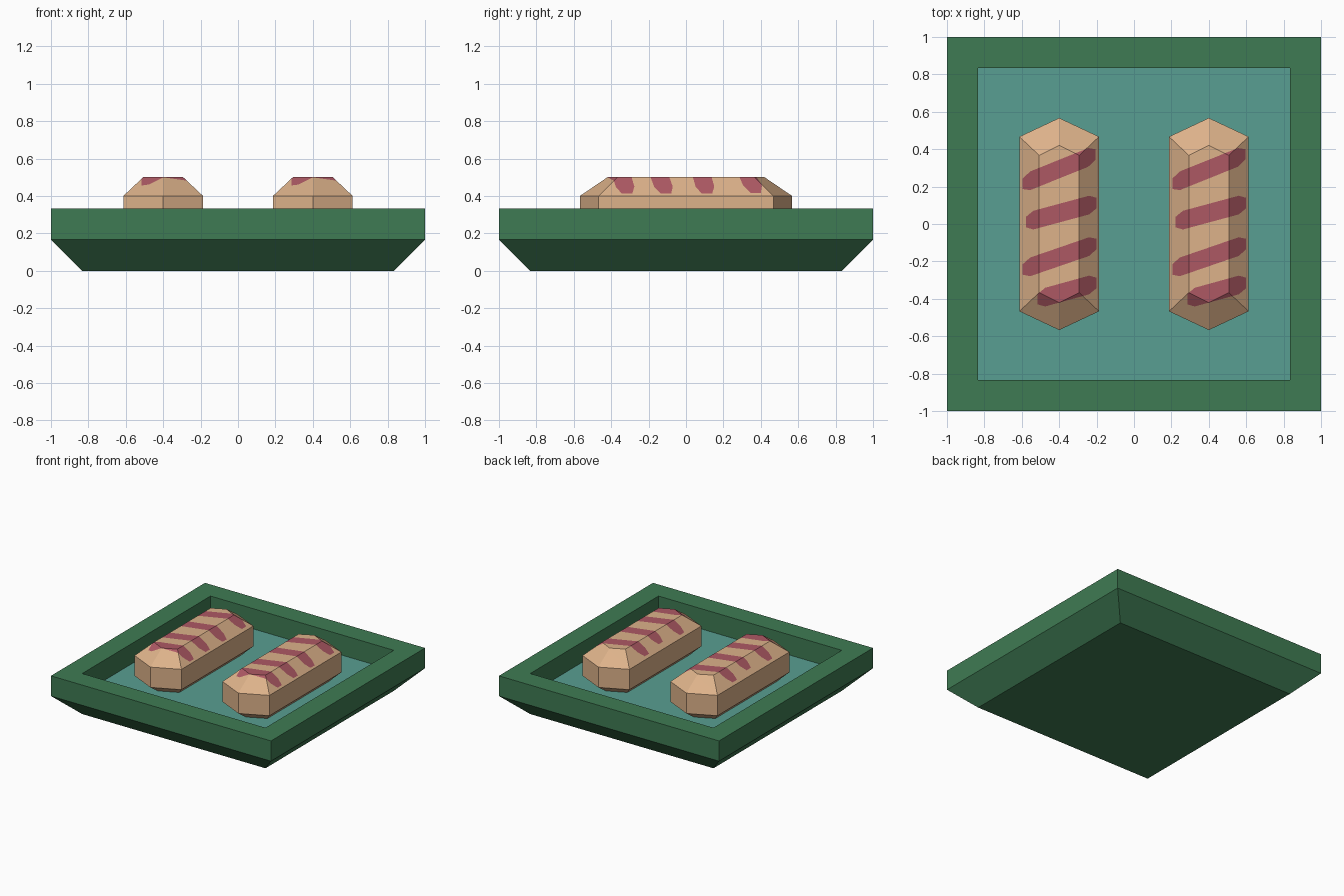
import bpy, bmesh
from mathutils import Vector

if "Cube" in bpy.data.objects:
    bpy.data.objects.remove(bpy.data.objects["Cube"])


def material(name, rgb):
    """Flat material from 0-255 sRGB values."""
    def lin(c):
        c /= 255
        return c / 12.92 if c <= 0.04045 else ((c + 0.055) / 1.055) ** 2.4
    m = bpy.data.materials.new(name)
    m.diffuse_color = (*[lin(c) for c in rgb], 1)
    m.use_nodes = True
    m.node_tree.nodes["Principled BSDF"].inputs["Base Color"].default_value = m.diffuse_color
    return m


GREEN = material("tray_green", (63, 123, 83))
TEAL = material("floor_teal", (89, 159, 146))
TAN = material("bread_tan", (221, 178, 138))
RED = material("stripe_red", (174, 89, 100))


def loft(rings):
    """Closed solid through stacked rings, capped at both ends."""
    bm = bmesh.new()
    loops = [[bm.verts.new(p) for p in ring] for ring in rings]
    for a, b in zip(loops, loops[1:]):
        for i in range(len(a)):
            j = (i + 1) % len(a)
            bm.faces.new((a[i], a[j], b[j], b[i]))
    bm.faces.new(loops[0][::-1])
    bm.faces.new(loops[-1])
    bmesh.ops.recalc_face_normals(bm, faces=bm.faces)
    return bm


def finish(bm, name, mats):
    me = bpy.data.meshes.new(name)
    bm.to_mesh(me)
    bm.free()
    for m in mats:
        me.materials.append(m)
    ob = bpy.data.objects.new(name, me)
    bpy.context.collection.objects.link(ob)
    return ob


# Tray: chamfered underside, flat rim, square recess with a teal floor
def square(h, z):
    return [(-h, -h, z), (h, -h, z), (h, h, z), (-h, h, z)]


profile = [(0.833, 0), (1, 0.167), (1, 0.333), (0.833, 0.333), (0.833, 0.167)]
bm = loft([square(h, z) for h, z in profile])
for f in bm.faces:
    c = f.calc_center_median()
    if f.normal.z > 0.9 and abs(c.x) < 0.01 and abs(c.y) < 0.01:
        f.material_index = 1
finish(bm, "tray", [GREEN, TEAL])


# Bread: long hexagon, chamfered at top and bottom
def hexagon(x, y, tip, z):
    return [(0, -tip, z), (x, -y, z), (x, y, z), (0, tip, z), (-x, y, z), (-x, -y, z)]


bread_rings = [(0.147, 0.40, 0.47, 0.167), (0.213, 0.467, 0.567, 0.233),
               (0.213, 0.467, 0.567, 0.40), (0.107, 0.367, 0.42, 0.50)]
# Icing stripes: left end and right end, seen from above
stripes = [(-0.195, 0.215, 0.195, 0.372), (-0.178, 0.010, 0.20, 0.112),
           (-0.195, -0.243, 0.20, -0.107), (-0.115, -0.402, 0.20, -0.315)]


def stripe_outline(x0, y0, x1, y1):
    """Counter-clockwise outline with blunt tapered ends."""
    slope = (y1 - y0) / (x1 - x0)
    pts = [(x0, -0.028), (x0 + 0.04, -0.05), (x1 - 0.04, -0.05), (x1, -0.028),
           (x1, 0.028), (x1 - 0.04, 0.05), (x0 + 0.04, 0.05), (x0, 0.028)]
    return [Vector((x, y0 + slope * (x - x0) + d, 0)) for x, d in pts]


def make_bread(name, x):
    bm = loft([hexagon(*r) for r in bread_rings])
    for s in stripes:
        outline = stripe_outline(*s)
        sides = []
        for p, q in zip(outline, outline[1:] + outline[:1]):
            d = q - p
            sides.append((p, Vector((-d.y, d.x, 0)).normalized()))
        # cut along every side of the stripe, then colour what lies inside
        for p, n in sides:
            bmesh.ops.bisect_plane(bm, geom=bm.verts[:] + bm.edges[:] + bm.faces[:],
                                   dist=1e-5, plane_co=p, plane_no=n)
        bm.normal_update()
        for f in bm.faces:
            c = f.calc_center_median()
            c.z = 0
            if f.normal.z > 0.1 and all((c - p).dot(n) > 0 for p, n in sides):
                f.material_index = 1
    # merge leftover cuts inside each colour
    bmesh.ops.dissolve_limit(bm, angle_limit=0.01, verts=bm.verts[:],
                             edges=bm.edges[:], delimit={'MATERIAL'})
    finish(bm, name, [TAN, RED]).location.x = x


make_bread("bread_left", -0.4)
make_bread("bread_right", 0.4)
